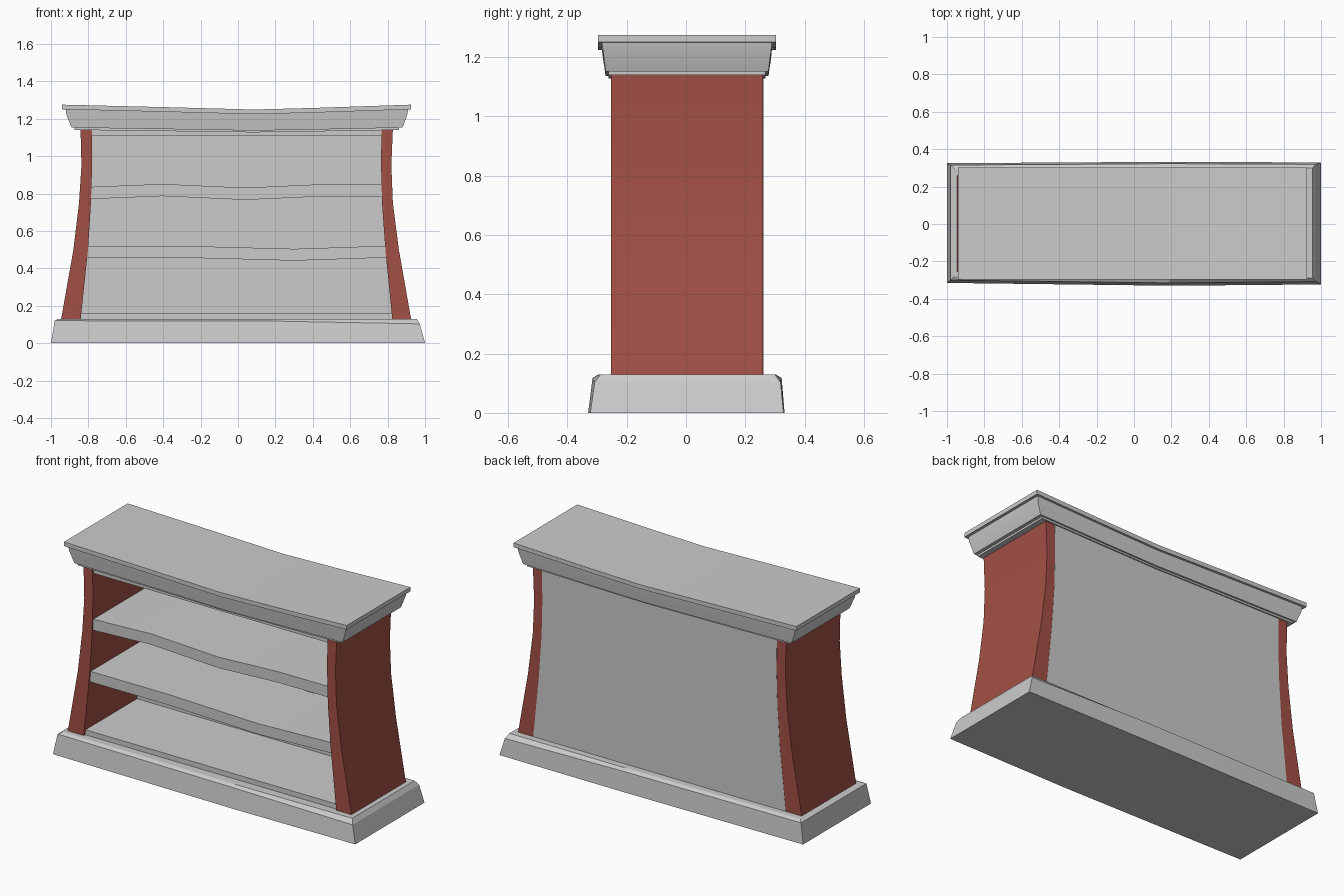
import bpy, bmesh, math

if "Cube" in bpy.data.objects:
    bpy.data.objects.remove(bpy.data.objects["Cube"])


def make(name, verts, faces, mat=None, angle=15):
    mesh = bpy.data.meshes.new(name)
    mesh.from_pydata(verts, [], faces)
    bm = bmesh.new()
    bm.from_mesh(mesh)
    bmesh.ops.recalc_face_normals(bm, faces=bm.faces)
    bm.to_mesh(mesh)
    bm.free()
    ob = bpy.data.objects.new(name, mesh)
    bpy.context.collection.objects.link(ob)
    if mat:
        mesh.materials.append(mat)
    bpy.ops.object.select_all(action='DESELECT')
    ob.select_set(True)
    bpy.context.view_layer.objects.active = ob
    bpy.ops.object.shade_smooth_by_angle(angle=math.radians(angle))
    return ob


def warped_slab(name, rings, stations):
    """rings: (x0, x1, y_front, y_back, z, sag scale), bottom to top.
    stations: (fraction along x, z offset, outward y offset)."""
    n = len(stations)
    verts, faces = [], []
    for x0, x1, yf, yb, z, k in rings:
        row = [(x0 + (x1 - x0) * t, z + dz * k, dy) for t, dz, dy in stations]
        verts += [(x, yf - dy, zz) for x, zz, dy in row]
        verts += [(x, yb + dy * 0.5, zz) for x, zz, dy in reversed(row)]
    m = 2 * n
    for r in range(len(rings) - 1):
        for i in range(m):
            j = (i + 1) % m
            faces.append((r * m + i, r * m + j, (r + 1) * m + j, (r + 1) * m + i))
    for o in (0, (len(rings) - 1) * m):
        for i in range(n - 1):
            faces.append((o + i, o + i + 1, o + m - 2 - i, o + m - 1 - i))
    return make(name, verts, faces)


def curved_panel(name, left, right, zs, y0, y1, mat=None):
    """Upright panel between two curved edges given at the heights zs."""
    n = len(zs)
    verts = [(x, y, z) for y in (y0, y1) for edge in (left, right)
             for x, z in zip(edge, zs)]
    a, b, c, d = 0, n, 2 * n, 3 * n
    faces = []
    for i in range(n - 1):
        for p, q in ((a, b), (b, d), (d, c), (c, a)):
            faces.append((p + i, p + i + 1, q + i + 1, q + i))
    faces += [(a, b, d, c), (a + n - 1, b + n - 1, d + n - 1, c + n - 1)]
    return make(name, verts, faces, mat)


red = bpy.data.materials.new("red_paint")
red.diffuse_color = (0.36, 0.08, 0.06, 1)
red.use_nodes = True
red.node_tree.nodes["Principled BSDF"].inputs["Base Color"].default_value = red.diffuse_color

# Flared base plinth with a chamfered top
warped_slab("base_plinth", [
    (-1.0, 1.0, -0.315, 0.325, 0.0, 0),
    (-0.98, 0.972, -0.30, 0.315, 0.115, 1),
    (-0.96, 0.955, -0.28, 0.295, 0.13, 0)],
    [(0, 0.005, 0), (0.6, 0.003, 0.015), (1, -0.012, 0.008)])

# Curved side panels
zs = (0.12, 0.5, 0.75, 0.95, 1.145)
l_out = (-0.947, -0.88, -0.85, -0.837, -0.842)
l_in = (-0.842, -0.802, -0.786, -0.78, -0.782)
r_in = (0.826, 0.788, 0.77, 0.765, 0.767)
r_out = (0.927, 0.86, 0.828, 0.82, 0.828)
curved_panel("left_side", l_out, l_in, zs, -0.253, 0.26, red)
curved_panel("right_side", r_in, r_out, zs, -0.253, 0.26, red)

# Back panel fitted between the sides
curved_panel("back_panel", l_in, r_in, zs, 0.245, 0.261)

# Shelves, two of them warped
warped_slab("bottom_shelf", [(-0.86, 0.84, -0.24, 0.25, 0.12, 0),
                             (-0.86, 0.84, -0.24, 0.25, 0.16, 0)],
            [(0, 0, 0), (1, 0, 0)])
warped_slab("lower_shelf", [(-0.82, 0.81, -0.245, 0.25, 0.455, 1),
                            (-0.82, 0.81, -0.245, 0.25, 0.518, 1)],
            [(0, 0.002, 0), (0.32, 0.002, 0), (0.69, -0.014, 0), (1, 0.003, 0)])
warped_slab("upper_shelf", [(-0.80, 0.785, -0.245, 0.25, 0.77, 1),
                            (-0.80, 0.785, -0.245, 0.25, 0.835, 1)],
            [(0, 0, 0), (0.25, 0.016, 0), (0.53, -0.004, 0),
             (0.78, 0.014, 0), (1, 0.015, 0)])
warped_slab("ceiling_board", [(-0.80, 0.785, -0.245, 0.25, 1.11, 0),
                              (-0.80, 0.785, -0.245, 0.25, 1.15, 0)],
            [(0, 0, 0), (1, 0, 0)])

# Sagging crown: moulding and top board
sag = [(0, 0, 0), (0.29, -0.013, 0), (0.55, -0.026, 0),
       (0.73, -0.017, 0), (1, 0, 0)]
warped_slab("crown_moulding", [
    (-0.875, 0.86, -0.262, 0.268, 1.14, 0.5),
    (-0.875, 0.86, -0.262, 0.268, 1.152, 0.6),
    (-0.89, 0.88, -0.271, 0.278, 1.152, 0.6),
    (-0.918, 0.905, -0.28, 0.287, 1.222, 1),
    (-0.922, 0.91, -0.284, 0.29, 1.255, 1)], sag)
warped_slab("top_board", [(-0.94, 0.925, -0.297, 0.303, 1.25, 1),
                          (-0.94, 0.925, -0.297, 0.303, 1.275, 1)], sag)
